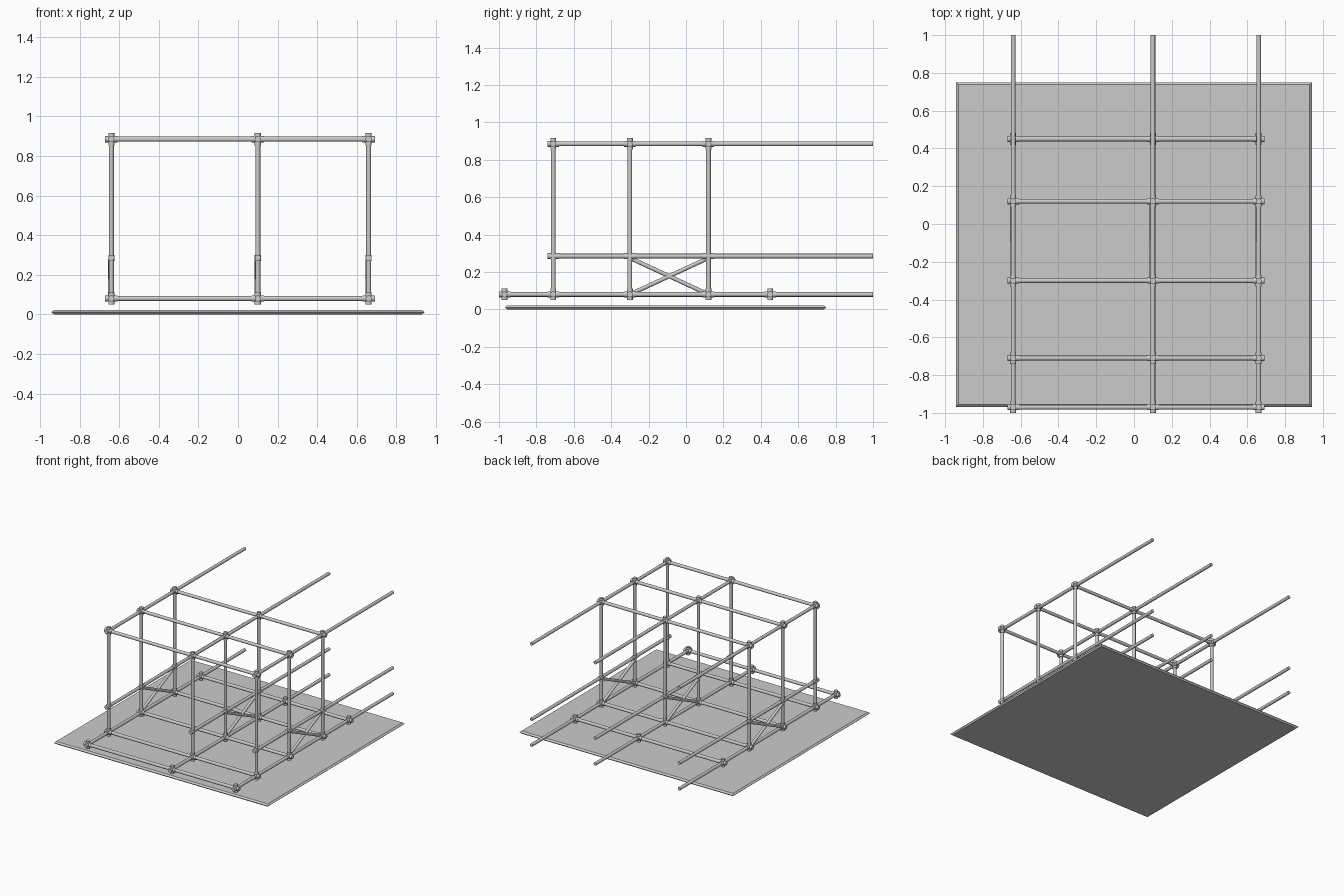
import bpy, bmesh
from mathutils import Vector

if "Cube" in bpy.data.objects:
    bpy.data.objects.remove(bpy.data.objects["Cube"])

steel = bpy.data.materials.new("grey steel")
steel.diffuse_color = (0.6, 0.6, 0.6, 1)
steel.use_nodes = True
steel.node_tree.nodes["Principled BSDF"].inputs["Base Color"].default_value = steel.diffuse_color

XS = (-0.64, 0.10, 0.66)          # frame lines across the width
POSTS_Y = (-0.71, -0.30, 0.12)    # rows with full-height posts
SILLS_Y = (-0.97, 0.45)           # rows with a ground rail only
LOW, MID, TOP = 0.08, 0.285, 0.885
R, COLLAR_R, STUB = 0.0125, 0.0155, 0.031


def tube(name, a, b, r=R):
    """Round capped tube between two points."""
    a, b = Vector(a), Vector(b)
    d = b - a
    bpy.ops.mesh.primitive_cylinder_add(vertices=16, radius=r, depth=d.length,
                                        location=(a + b) / 2)
    o = bpy.context.object
    o.rotation_euler = d.to_track_quat('Z', 'Y').to_euler()
    o.name = name
    o.data.materials.append(steel)
    bpy.ops.object.shade_smooth_by_angle()
    return o


def joint(x, y, z):
    """Three crossing collars that form one coupling."""
    c = Vector((x, y, z))
    for axis in ((1, 0, 0), (0, 1, 0), (0, 0, 1)):
        h = Vector(axis) * STUB
        tube("coupling", c - h, c + h, COLLAR_R)


# Ground sheet with a pointed rim
bm = bmesh.new()
rings = []
for inset, z in ((0.012, 0.0), (0.0, 0.011), (0.012, 0.022)):
    x, y0, y1 = 0.942 - inset, -0.968 + inset, 0.75 - inset
    rings.append([bm.verts.new(p) for p in
                  ((-x, y0, z), (x, y0, z), (x, y1, z), (-x, y1, z))])
for lo, hi in zip(rings, rings[1:]):
    for i in range(4):
        j = (i + 1) % 4
        bm.faces.new((lo[i], lo[j], hi[j], hi[i]))
bm.faces.new(rings[0][::-1])
bm.faces.new(rings[-1])
mesh = bpy.data.meshes.new("ground_sheet")
bm.to_mesh(mesh)
bm.free()
mesh.materials.append(steel)
bpy.context.collection.objects.link(bpy.data.objects.new("ground_sheet", mesh))

# Long rails running front to back, posts and cross braces on each frame line
for x in XS:
    tube("long_rail_low", (x, -1.0, LOW), (x, 1.0, LOW))
    tube("long_rail_middle", (x, -0.74, MID), (x, 1.0, MID))
    tube("long_rail_top", (x, -0.74, TOP), (x, 1.0, TOP))
    for y in POSTS_Y:
        tube("post", (x, y, LOW), (x, y, TOP))
        joint(x, y, LOW)
        joint(x, y, TOP)
        # Couplings of the middle rail
        tube("coupling", (x, y - STUB, MID), (x, y + STUB, MID), COLLAR_R)
        tube("coupling", (x, y, MID - 0.015), (x, y, MID + 0.015), COLLAR_R)
    for y in SILLS_Y:
        joint(x, y, LOW)
    y0, y1 = POSTS_Y[1:]
    tube("brace", (x - 0.006, y0, LOW), (x - 0.006, y1, MID - 0.01), 0.011)
    tube("brace", (x - 0.006, y0, MID - 0.01), (x - 0.006, y1, LOW), 0.011)

# Rails running across the width
for y in POSTS_Y + SILLS_Y:
    for z in (LOW, TOP) if y in POSTS_Y else (LOW,):
        tube("cross_rail", (XS[0], y, z), (XS[-1], y, z))
